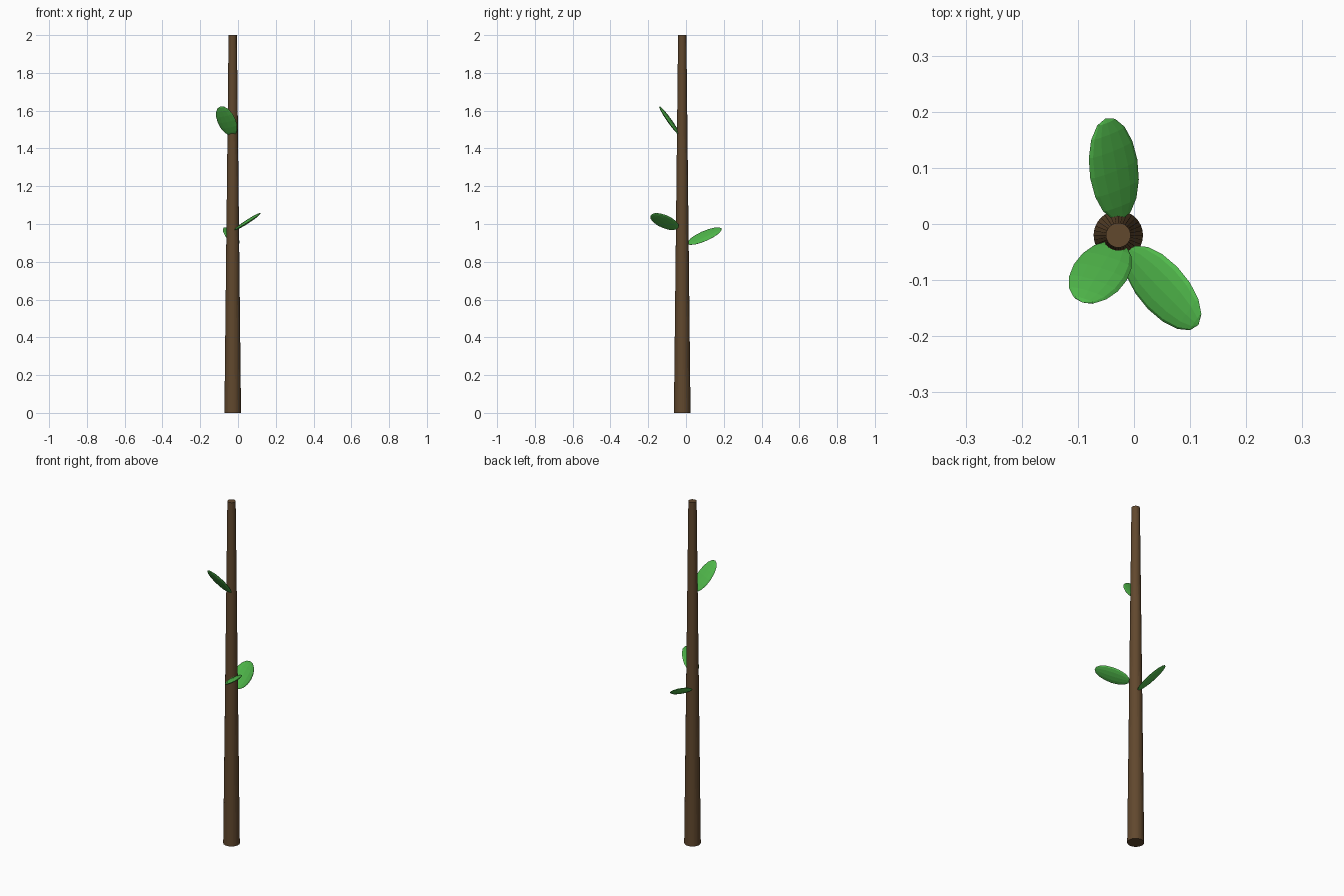
import bpy
from mathutils import Vector, Matrix

if "Cube" in bpy.data.objects:
    bpy.data.objects.remove(bpy.data.objects["Cube"])


def material(name, rgb):
    m = bpy.data.materials.new(name)
    m.diffuse_color = (*rgb, 1)
    m.use_nodes = True
    m.node_tree.nodes["Principled BSDF"].inputs["Base Color"].default_value = m.diffuse_color
    return m


bark = material("bark", (0.12, 0.065, 0.027))
green = material("leaf_green", (0.08, 0.48, 0.07))

# Tapered trunk
bpy.ops.mesh.primitive_cone_add(vertices=32, radius1=0.044, radius2=0.022,
                                depth=2, location=(-0.028, -0.02, 1))
trunk = bpy.context.object
trunk.name = "trunk"
trunk.data.materials.append(bark)


def leaf(name, centre, along, normal):
    """Flattened low-poly ellipsoid, long axis 'along', flat face 'normal'."""
    u = Vector(along).normalized()
    n = Vector(normal)
    n = (n - u * n.dot(u)).normalized()
    v = n.cross(u)
    rot = Matrix((v, n, u)).transposed().to_4x4()
    bpy.ops.mesh.primitive_uv_sphere_add(segments=12, ring_count=8, radius=1)
    o = bpy.context.object
    o.name = name
    # right-handed frame: (v, n, u) mirrored on v is harmless for an ellipsoid
    if rot.determinant() < 0:
        rot = Matrix((-v, n, u)).transposed().to_4x4()
    o.matrix_world = (Matrix.Translation(centre) @ rot
                      @ Matrix.Diagonal((0.05, 0.01, 0.1, 1)))
    o.data.materials.append(green)


# Three leaves around the trunk
leaf("leaf_back", (-0.036, 0.098, 0.936), (-0.15, 0.90, 0.41), (0.52, -0.275, 0.81))
leaf("leaf_right", (0.051, -0.114, 1.013), (0.64, -0.66, 0.40), (-0.55, -0.06, 0.83))
leaf("leaf_upper", (-0.06, -0.086, 1.545), (-0.32, -0.54, 0.78), (0.12, 0.78, 0.62))
